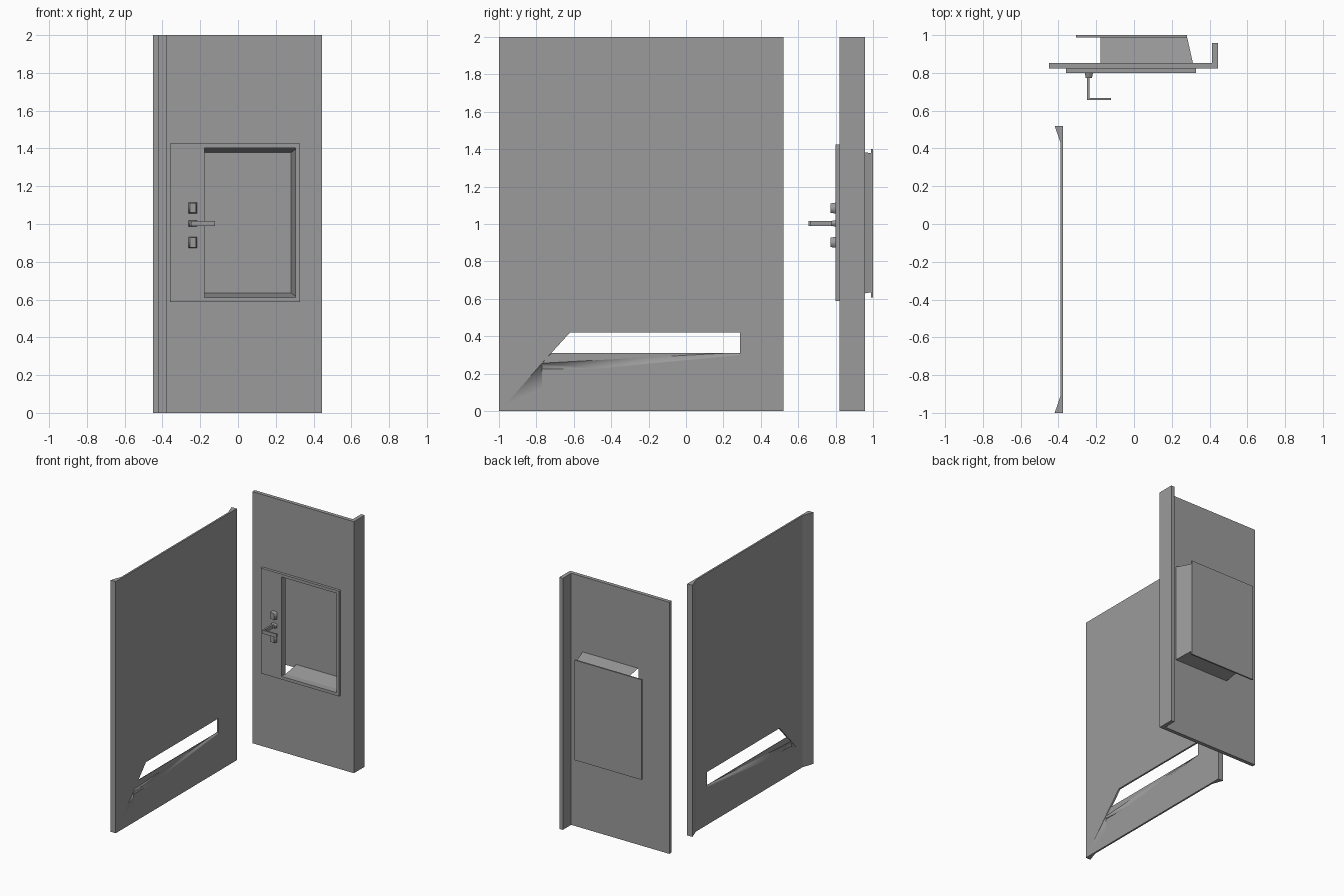
import bpy, bmesh

if "Cube" in bpy.data.objects:
    bpy.data.objects.remove(bpy.data.objects["Cube"])


def finish(name, bm):
    me = bpy.data.meshes.new(name)
    bmesh.ops.recalc_face_normals(bm, faces=bm.faces)
    bm.to_mesh(me)
    bm.free()
    ob = bpy.data.objects.new(name, me)
    bpy.context.collection.objects.link(ob)
    me.materials.append(grey)
    return ob


def add_mesh(name, verts, faces):
    bm = bmesh.new()
    vs = [bm.verts.new(v) for v in verts]
    for f in faces:
        bm.faces.new([vs[i] for i in f])
    return finish(name, bm)


def hull(name, pts):
    bm = bmesh.new()
    for p in pts:
        bm.verts.new(p)
    bmesh.ops.convex_hull(bm, input=bm.verts)
    return finish(name, bm)


def prism(name, prof, place, a, b):
    """Extrude a 2D profile from a to b; place maps (u, v, w) to xyz."""
    n = len(prof)
    verts = [place(u, v, w) for w in (a, b) for u, v in prof]
    faces = [list(range(n)), list(range(n, 2 * n))]
    faces += [[i, (i + 1) % n, n + (i + 1) % n, n + i] for i in range(n)]
    return add_mesh(name, verts, faces)


def up(u, v, w):
    return (u, v, w)


def along_x(u, v, w):
    return (w, u, v)


def box(name, x0, x1, y0, y1, z0, z1):
    return prism(name, [(x0, y0), (x1, y0), (x1, y1), (x0, y1)], up, z0, z1)


def cut(ob, cutter):
    mod = ob.modifiers.new("cut", 'BOOLEAN')
    mod.operation = 'DIFFERENCE'
    mod.solver = 'EXACT'
    mod.object = cutter
    cutter.hide_render = True
    bpy.context.view_layer.objects.active = ob
    bpy.ops.object.modifier_apply(modifier=mod.name)
    bpy.data.objects.remove(cutter)


# Dark grey for every part
grey = bpy.data.materials.new("dark_grey")
grey.diffuse_color = (0.33, 0.33, 0.33, 1)
grey.use_nodes = True
grey.node_tree.nodes["Principled BSDF"].inputs["Base Color"].default_value = grey.diffuse_color

# Side wall with flared ends
wall = prism("side_wall", [(-0.375, -1), (-0.375, 0.52), (-0.42, 0.52), (-0.389, 0.43),
                           (-0.389, -0.91), (-0.42, -1)], up, 0, 2)
# Slanted slot through the wall
cut(wall, prism("slot_cutter", [(-0.72, 0.31), (0.29, 0.31), (0.29, 0.42), (-0.62, 0.42)],
                along_x, -0.5, -0.3))
# Sloping sill and corner recess below the slot, on both wall faces
for cap, face, deep, y0, z0 in ((-0.36, -0.375, -0.380, -0.97, 0.03),
                                (-0.41, -0.389, -0.384, -0.90, 0.108)):
    sill = [(-0.77, 0.225), (-0.49, 0.225), (0.29, 0.30), (0.29, 0.32), (-0.715, 0.32), (-0.77, 0.256)]
    pts = [(cap, y, z) for y, z in sill]
    pts += [(face, y, z) for y, z in sill[:3]]
    pts += [(deep, -0.77, 0.256), (deep, -0.715, 0.314), (deep, 0.29, 0.314)]
    cut(wall, hull("sill_cutter", pts))
    corner = [(y0, z0), (-0.77, 0.11), (-0.77, 0.256)]
    pts = [(cap, y, z) for y, z in corner] + [(face, y0, z0), (face, -0.77, 0.11)]
    pts += [(face, -0.77, 0.225), (deep, -0.77, 0.256)]
    cut(wall, hull("corner_cutter", pts))
# Soft shading on the sloping faces only
for p in wall.data.polygons:
    inside = -0.98 < p.center.y < 0.285 and 0.02 < p.center.z < 0.32
    p.use_smooth = inside and abs(p.normal.x) < 0.99999

# Door panel with a return edge, and raised surround plate
panel = prism("door_panel", [(-0.45, 0.822), (0.444, 0.822), (0.444, 0.957), (0.413, 0.957),
                             (0.413, 0.852), (-0.45, 0.852)], up, 0, 2)
plate = box("surround_plate", -0.36, 0.328, 0.80, 0.822, 0.588, 1.425)
for ob in (panel, plate):
    cut(ob, box("window_cutter", -0.178, 0.304, 0.7, 0.9, 0.612, 1.402))

# Recess behind the opening: tapered sheets, open on the left
x0, xa, xb = -0.177, 0.312, 0.281
ya, yb = 0.852, 0.99
verts = [(x0, ya, 0.612), (xa, ya, 0.612), (xa, ya, 1.402), (x0, ya, 1.402),
         (x0, yb, 0.635), (xb, yb, 0.635), (xb, yb, 1.378), (x0, yb, 1.378)]
add_mesh("recess_lining", verts, [(0, 1, 5, 4), (1, 2, 6, 5), (2, 3, 7, 6)])
box("recess_back", -0.308, 0.281, 0.988, 1.0, 0.607, 1.402)


# Mounts: wide at the plate, narrower at the front, softly shaded
def mount(name, z, hz, y0):
    cx = -0.239
    pts = []
    for y, hx, h in ((0.80, 0.022, hz), (0.786, 0.017, hz * 0.9), (y0, 0.016, hz * 0.87)):
        pts += [(cx + s * hx, y, z + t * h) for s in (-1, 1) for t in (-1, 1)]
    ob = hull(name, pts)
    for p in ob.data.polygons:
        p.use_smooth = abs(p.normal.y) < 0.9


mount("upper_lock", 1.085, 0.029, 0.772)
mount("lower_lock", 0.902, 0.029, 0.772)
mount("handle_base", 1.003, 0.016, 0.778)

# L-shaped handle
prism("handle", [(-0.249, 0.79), (-0.249, 0.656), (-0.122, 0.656), (-0.122, 0.668),
                 (-0.235, 0.668), (-0.235, 0.79)], up, 0.989, 1.017)
